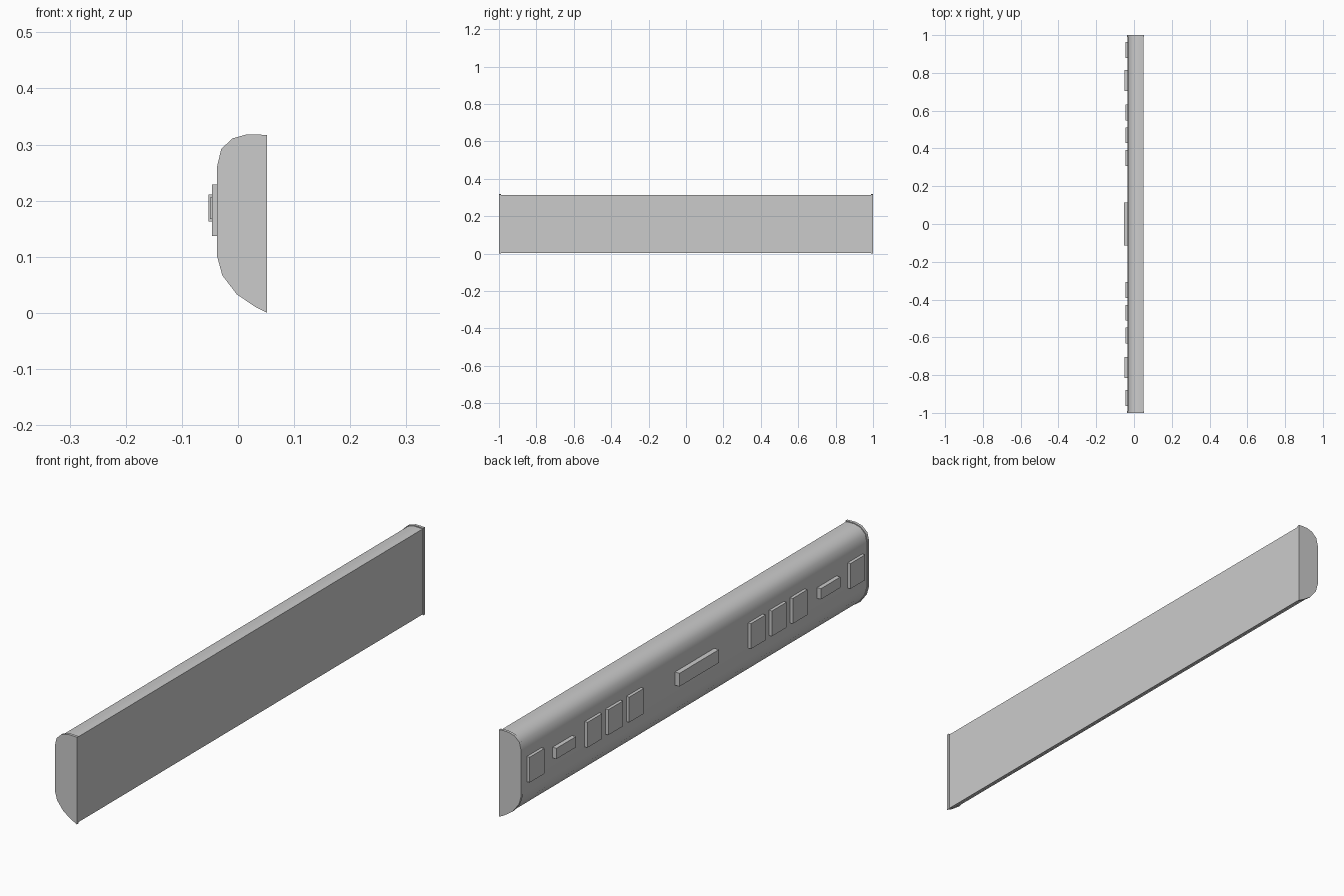
import bpy, bmesh, math

if "Cube" in bpy.data.objects:
    bpy.data.objects.remove(bpy.data.objects["Cube"])

# Cross-section (x, z): flat back, rounded outer side, tapered bottom
PROFILE = [(0.052, 0.317), (0.034, 0.318), (0.015, 0.318), (-0.010, 0.311),
           (-0.030, 0.292), (-0.037, 0.262), (-0.037, 0.100), (-0.028, 0.067),
           (-0.002, 0.033), (0.032, 0.010), (0.052, 0.0)]


def extrude_profile(name, points, y0, y1):
    bm = bmesh.new()
    face = bm.faces.new([bm.verts.new((x, y0, z)) for x, z in points])
    ext = bmesh.ops.extrude_face_region(bm, geom=[face])
    for v in ext["geom"]:
        if isinstance(v, bmesh.types.BMVert):
            v.co.y = y1
    bmesh.ops.recalc_face_normals(bm, faces=bm.faces)
    mesh = bpy.data.meshes.new(name)
    bm.to_mesh(mesh)
    bm.free()
    obj = bpy.data.objects.new(name, mesh)
    bpy.context.collection.objects.link(obj)
    bpy.ops.object.select_all(action='DESELECT')
    obj.select_set(True)
    bpy.context.view_layer.objects.active = obj
    bpy.ops.object.shade_smooth_by_angle(angle=math.radians(35))
    return obj


def panel(name, y, width, z0, z1, x_out):
    x_in = -0.032
    bpy.ops.mesh.primitive_cube_add(size=1, location=((x_in + x_out) / 2, y, (z0 + z1) / 2))
    obj = bpy.context.object
    obj.name = name
    obj.scale = (x_in - x_out, width, z1 - z0)


# Long body, slightly smaller than the end caps
body = [(0.008 + (x - 0.008) * 0.95, 0.159 + (z - 0.159) * 0.98) for x, z in PROFILE]
extrude_profile("wall_body", body, -0.995, 0.995)

# Thin end caps
for side, label in ((-1, "front"), (1, "back")):
    extrude_profile("end_cap_" + label, PROFILE, side * 0.99, side * 1.0)

# Raised panels, mirrored about the middle
for side, label in ((-1, "front"), (1, "back")):
    for i, y in enumerate((0.35, 0.47, 0.59, 0.922)):
        panel(f"tall_panel_{label}_{i}", side * y, 0.084, 0.137, 0.229, -0.046)
    panel("small_bar_" + label, side * 0.76, 0.112, 0.167, 0.206, -0.050)
panel("centre_bar", 0, 0.226, 0.163, 0.211, -0.053)
